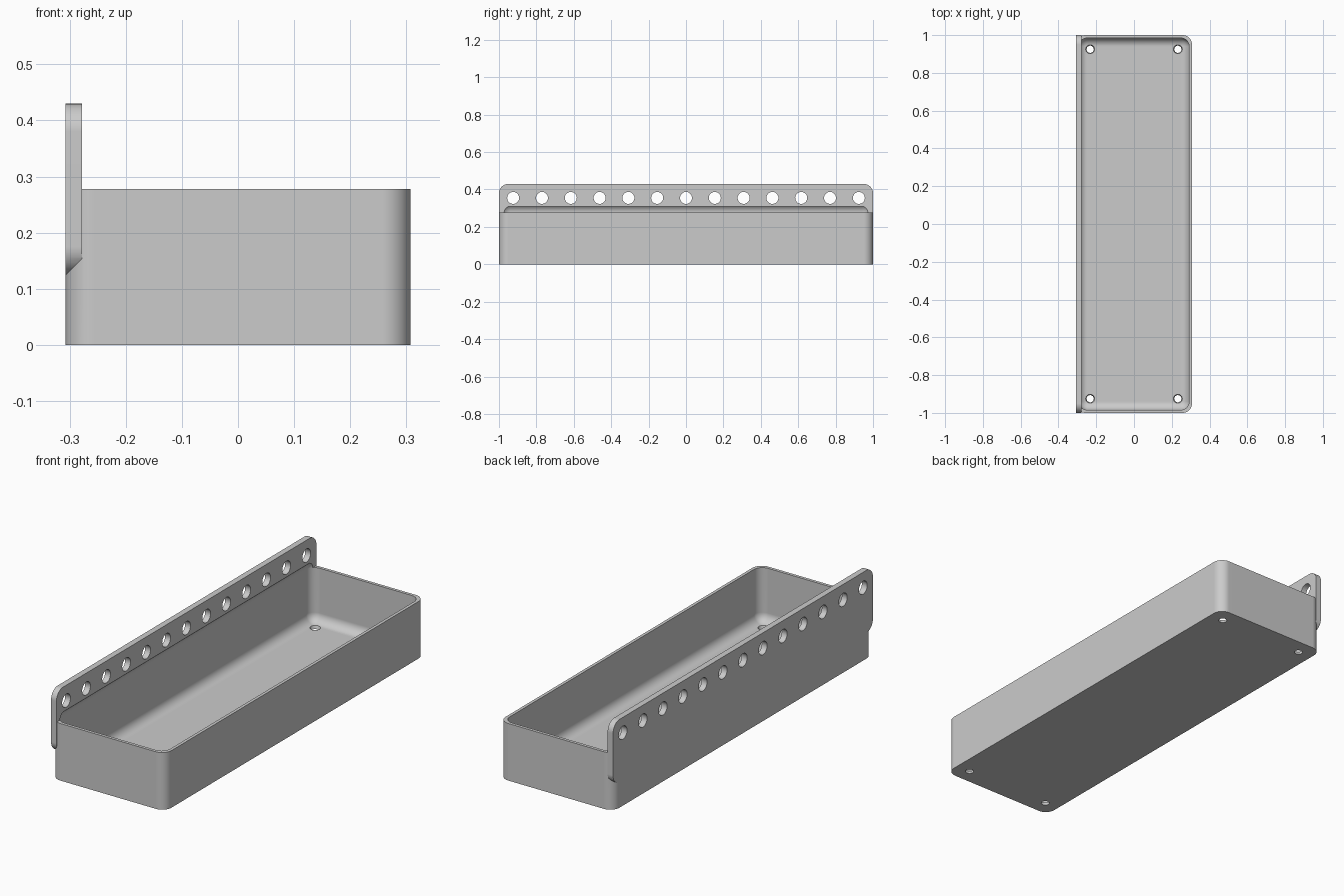
import bpy
import bmesh
import math
from mathutils import Matrix, Vector

default = bpy.data.objects.get("Cube")
if default:
    bpy.data.objects.remove(default, do_unlink=True)

HALF_X, HALF_Y = 0.307, 1.0
RIM_Z, WALL = 0.278, 0.015

grey = bpy.data.materials.new("plain grey")
grey.use_nodes = True
colour = (0.6, 0.6, 0.6, 1)
grey.diffuse_color = colour
grey.node_tree.nodes["Principled BSDF"].inputs["Base Color"].default_value = colour


def to_object(name, bm):
    bmesh.ops.recalc_face_normals(bm, faces=bm.faces)
    mesh = bpy.data.meshes.new(name)
    bm.to_mesh(mesh)
    bm.free()
    mesh.materials.append(grey)
    obj = bpy.data.objects.new(name, mesh)
    bpy.context.collection.objects.link(obj)
    return obj


def rounded_box(name, low, high, radius, axis=None):
    """Box with rounded edges; only those along one axis if it is given."""
    low, high = Vector(low), Vector(high)
    bm = bmesh.new()
    bmesh.ops.create_cube(bm, size=1)
    bmesh.ops.scale(bm, vec=high - low, verts=bm.verts)
    bmesh.ops.translate(bm, vec=(low + high) / 2, verts=bm.verts)
    edges = [e for e in bm.edges if axis is None
             or abs((e.verts[0].co - e.verts[1].co).normalized()[axis]) > 0.9]
    bmesh.ops.bevel(bm, geom=edges, offset=radius, segments=8,
                    profile=0.5, affect='EDGES')
    return to_object(name, bm)


def drills(name, centres, r_low, r_high, depth, turn=Matrix()):
    """Row of round cutters, made as one mesh."""
    bm = bmesh.new()
    for c in centres:
        bmesh.ops.create_cone(bm, cap_ends=True, segments=32, radius1=r_low,
                              radius2=r_high, depth=depth,
                              matrix=Matrix.Translation(c) @ turn)
    return to_object(name, bm)


def combine(target, other, operation):
    mod = target.modifiers.new(other.name, 'BOOLEAN')
    mod.object, mod.operation, mod.solver = other, operation, 'EXACT'
    bpy.context.view_layer.objects.active = target
    bpy.ops.object.modifier_apply(modifier=mod.name)
    bpy.data.objects.remove(other, do_unlink=True)


# Tray block with rounded upright corners
tray = rounded_box("tray_with_mounting_rail", (-HALF_X, -HALF_Y, 0),
                   (HALF_X, HALF_Y, RIM_Z), 0.05, axis=2)

# Tall rail along one long side
rail = rounded_box("mounting_rail", (-HALF_X, -HALF_Y, 0.125),
                   (-0.278, HALF_Y, 0.43), 0.05, axis=0)
combine(tray, rail, 'UNION')

# Hollow with filleted floor, slightly undercutting the rail
hollow = rounded_box("hollow", (WALL - HALF_X, WALL - HALF_Y, WALL),
                     (HALF_X - WALL, HALF_Y - WALL, 0.322), 0.045)
combine(tray, hollow, 'DIFFERENCE')

# Row of round holes through the rail
rail_holes = drills("rail_holes", [(-0.292, i * 0.154, 0.355) for i in range(-6, 7)],
                    0.032, 0.032, 0.1, Matrix.Rotation(math.pi / 2, 4, 'Y'))
combine(tray, rail_holes, 'DIFFERENCE')

# Tapered drain holes in the floor corners
drain_holes = drills("drain_holes", [(x, y, 0.01) for x in (-0.232, 0.232)
                                     for y in (-0.925, 0.925)], 0.016, 0.028, 0.04)
combine(tray, drain_holes, 'DIFFERENCE')

# Smooth the rounded edges, keep flat faces flat
bpy.ops.object.select_all(action='DESELECT')
tray.select_set(True)
bpy.context.view_layer.objects.active = tray
bpy.ops.object.shade_smooth_by_angle(angle=math.radians(30))
normals = tray.modifiers.new("flat_faces", 'WEIGHTED_NORMAL')
normals.keep_sharp = True
